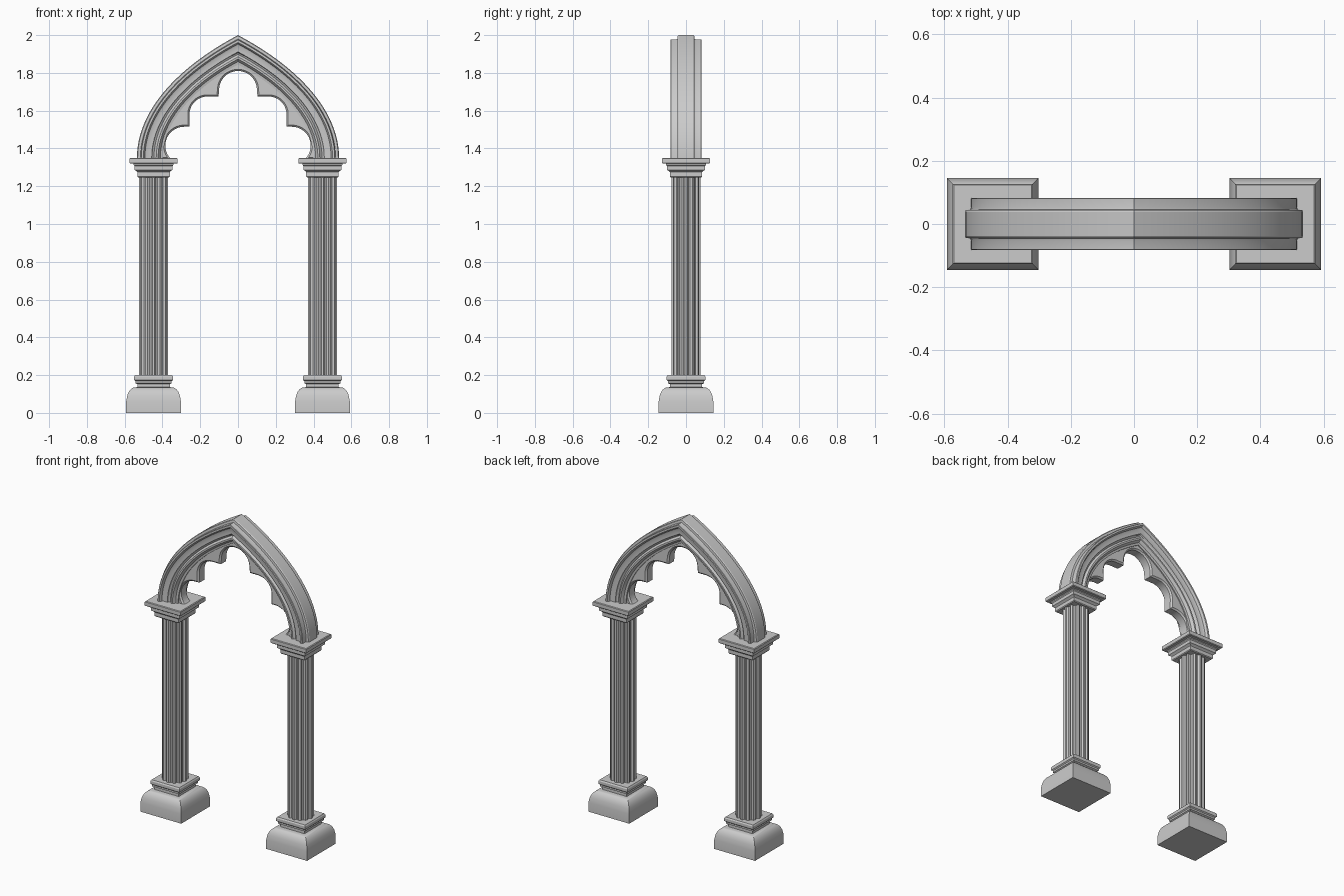
import bpy, bmesh
from math import sin, cos, pi, radians

if "Cube" in bpy.data.objects:
    bpy.data.objects.remove(bpy.data.objects["Cube"])

CX = 0.447  # column centre


def make(name, verts, faces):
    me = bpy.data.meshes.new(name)
    me.from_pydata(verts, [], faces)
    bm = bmesh.new()
    bm.from_mesh(me)
    bmesh.ops.recalc_face_normals(bm, faces=bm.faces)
    bm.to_mesh(me)
    bm.free()
    ob = bpy.data.objects.new(name, me)
    bpy.context.collection.objects.link(ob)
    smooth(ob)
    return ob


def smooth(ob):
    bpy.ops.object.select_all(action='DESELECT')
    ob.select_set(True)
    bpy.context.view_layer.objects.active = ob
    bpy.ops.object.shade_smooth_by_angle(angle=radians(30))


def loft(name, rings, closed=True):
    """Skin a list of equal closed rings, capping both ends."""
    n = len(rings[0])
    verts = [p for r in rings for p in r]
    faces = [(k*n + i, k*n + (i+1) % n, (k+1)*n + (i+1) % n, (k+1)*n + i)
             for k in range(len(rings) - 1) for i in range(n)]
    faces += [tuple(range(n)), tuple(range(len(verts) - n, len(verts)))]
    return make(name, verts, faces)


def square_stack(name, cx, profile):
    return loft(name, [[(cx+h*a, h*b, z) for a, b in ((-1, -1), (1, -1), (1, 1), (-1, 1))]
                       for h, z in profile])


# Profiles as (half width, height)
plinth = [(0.145, 0), (0.145, 0.06)]
plinth += [(0.098 + 0.045*cos(a), 0.062 + 0.073*sin(a)) for a in (i*pi/16 for i in range(1, 9))]
plinth += [(0.086, 0.136), (0.086, 0.152), (0.096, 0.157), (0.096, 0.168), (0.103, 0.174),
           (0.103, 0.192), (0.098, 0.2)]
capital = [(0.082, 1.247), (0.086, 1.252), (0.086, 1.275), (0.092, 1.281), (0.1, 1.286),
           (0.1, 1.306), (0.105, 1.312), (0.105, 1.319), (0.123, 1.319), (0.127, 1.323),
           (0.127, 1.346), (0.123, 1.35)]

# Fluted shaft cross-section
FLUTES = 12
section = []
for f in range(FLUTES):
    for t, d in ((0.0, 0), (0.3, 0), (0.38, 0.006), (0.52, 0.0105), (0.78, 0.0105), (0.92, 0.006)):
        a = 2*pi*(f + t - 0.15)/FLUTES
        section.append(((0.077-d)*cos(a), (0.077-d)*sin(a)))

for side, cx in (("left", -CX), ("right", CX)):
    square_stack(side + "_column_base", cx, plinth)
    square_stack(side + "_capital", cx, capital)
    loft(side + "_fluted_shaft", [[(cx+x, y, z) for x, y in section] for z in (0.195, 1.255)])


def arch_point(u, t):
    """Left half of the pointed arch, inset by u from the outer edge."""
    k = 1 - 1.8*u
    top = 2.0 - 1.13*u
    ctrl = [(-0.535+u, 1.35), (-0.535+u, 1.35+0.25*k), (-0.32*k, top-0.17*k), (0, top)]
    w = [(1-t)**3, 3*t*(1-t)**2, 3*t*t*(1-t), t**3]
    return tuple(sum(wi*c[i] for wi, c in zip(w, ctrl)) for i in (0, 1))


# Moulded arch: (inset from outer edge, half depth)
mould = [(0, 0.038), (0.004, 0.044), (0.018, 0.046), (0.02, 0.053), (0.02, 0.08), (0.023, 0.083),
         (0.034, 0.083), (0.039, 0.077), (0.042, 0.068), (0.05, 0.064), (0.078, 0.064),
         (0.082, 0.055), (0.09, 0.05), (0.096, 0.054), (0.102, 0.062), (0.112, 0.062),
         (0.118, 0.054), (0.124, 0.045), (0.138, 0.042)]
ring = [(u, -v) for u, v in mould] + [(u, v) for u, v in reversed(mould)]
N = 24
half = [[(arch_point(u, i/N)[0], v, arch_point(u, i/N)[1]) for u, v in ring] for i in range(N+1)]
loft("moulded_arch", half + [[(-x, y, z) for x, y, z in r] for r in reversed(half[:-1])])


# Foiled tracery inside the arch
def arc(cx, cz, r, a0, a1, n=12):
    return [(cx + r*cos(radians(a0+(a1-a0)*i/n)), cz + r*sin(radians(a0+(a1-a0)*i/n)))
            for i in range(n+1)]


foils = [(-0.35, 1.344)] + arc(-0.285, 1.415, 0.1, 218, 90) + [(-0.256, 1.515)]
foils += arc(-0.162, 1.58, 0.095, 180, 90) + [(-0.103, 1.675)] + arc(0, 1.71, 0.1, 180, 90)
foils += [(-x, z) for x, z in reversed(foils[:-1])]
back = [arch_point(0.118, i/N) for i in range(N+1)]
back = [(-0.417, 1.344)] + back
back += [(-x, z) for x, z in reversed(back[:-1])]
outline = foils + back[::-1]

cu = bpy.data.curves.new("foiled_tracery", 'CURVE')
cu.dimensions = '2D'
cu.fill_mode = 'BOTH'
cu.extrude, cu.bevel_depth, cu.bevel_resolution, cu.offset = 0.026, 0.009, 0, -0.009
sp = cu.splines.new('POLY')
sp.points.add(len(outline) - 1)
for p, (x, z) in zip(sp.points, outline):
    p.co = (x, z, 0, 1)
sp.use_cyclic_u = True
ob = bpy.data.objects.new("foiled_tracery", cu)
ob.rotation_euler = (pi/2, 0, 0)
bpy.context.collection.objects.link(ob)
bpy.ops.object.select_all(action='DESELECT')
ob.select_set(True)
bpy.context.view_layer.objects.active = ob
bpy.ops.object.convert(target='MESH')
smooth(bpy.context.view_layer.objects.active)
